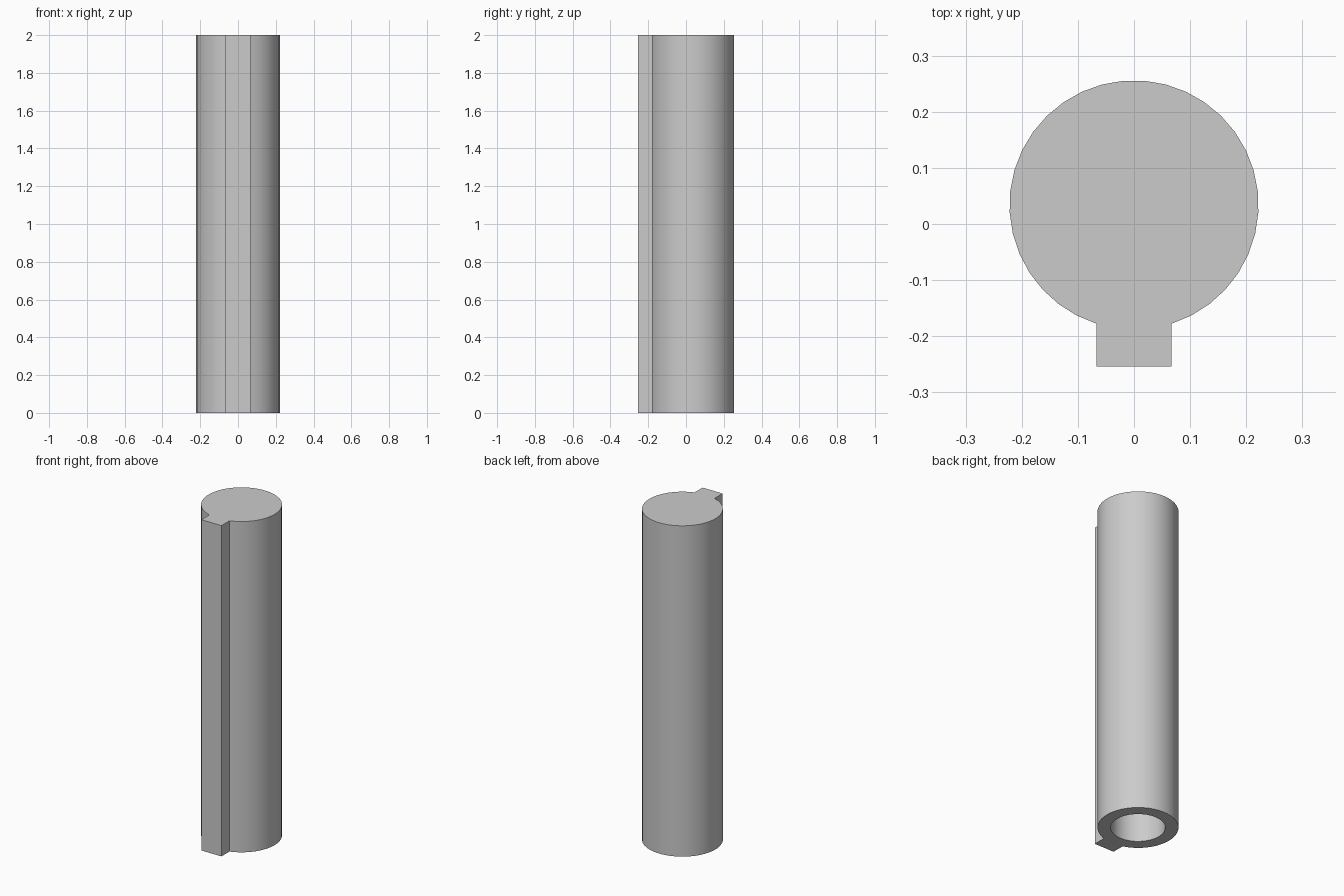
import bpy, bmesh
from math import sin, cos, asin, pi

if "Cube" in bpy.data.objects:
    bpy.data.objects.remove(bpy.data.objects["Cube"])

HEIGHT, RADIUS, CENTRE_Y = 2.0, 0.222, 0.034
KEY_HALF, KEY_FRONT = 0.067, -0.254
BORE_RADIUS, BORE_DEPTH, ARC_STEPS, BORE_SIDES = 0.15, 1.0, 33, 32


def ring(bm, points, z):
    return [bm.verts.new((x, y, z)) for x, y in points]


def bridge(bm, low, high):
    n = len(low)
    for i in range(n):
        j = (i + 1) % n
        bm.faces.new((low[i], low[j], high[j], high[i]))


# Round outline, open at the front, closed by the square key
gap = asin(KEY_HALF / RADIUS)
outline = []
for i in range(ARC_STEPS + 1):
    a = -pi / 2 + gap + (2 * pi - 2 * gap) * i / ARC_STEPS
    outline.append((RADIUS * cos(a), CENTRE_Y + RADIUS * sin(a)))
outline += [(-KEY_HALF, KEY_FRONT), (KEY_HALF, KEY_FRONT)]
bore = [(BORE_RADIUS * cos(2 * pi * i / BORE_SIDES),
         CENTRE_Y + BORE_RADIUS * sin(2 * pi * i / BORE_SIDES))
        for i in range(BORE_SIDES)]

bm = bmesh.new()

# Outer wall and flat top
low, high = ring(bm, outline, 0), ring(bm, outline, HEIGHT)
bridge(bm, low, high)
bm.faces.new(high)

# Blind bore in the underside
bore_low, bore_high = ring(bm, bore, 0), ring(bm, bore, BORE_DEPTH)
bridge(bm, bore_low, bore_high)
bm.faces.new(bore_high)

# Flat rim between outline and bore
rim = [e for e in bm.edges if all(v.co.z == 0 for v in e.verts)]
bmesh.ops.triangle_fill(bm, edges=rim, use_beauty=True, use_dissolve=False)
bmesh.ops.recalc_face_normals(bm, faces=bm.faces)

mesh = bpy.data.meshes.new("keyed_shaft")
bm.to_mesh(mesh)
bm.free()
shaft = bpy.data.objects.new("keyed_shaft", mesh)
bpy.context.collection.objects.link(shaft)
bpy.context.view_layer.objects.active = shaft
shaft.select_set(True)
bpy.ops.object.shade_smooth_by_angle(angle=0.6)
